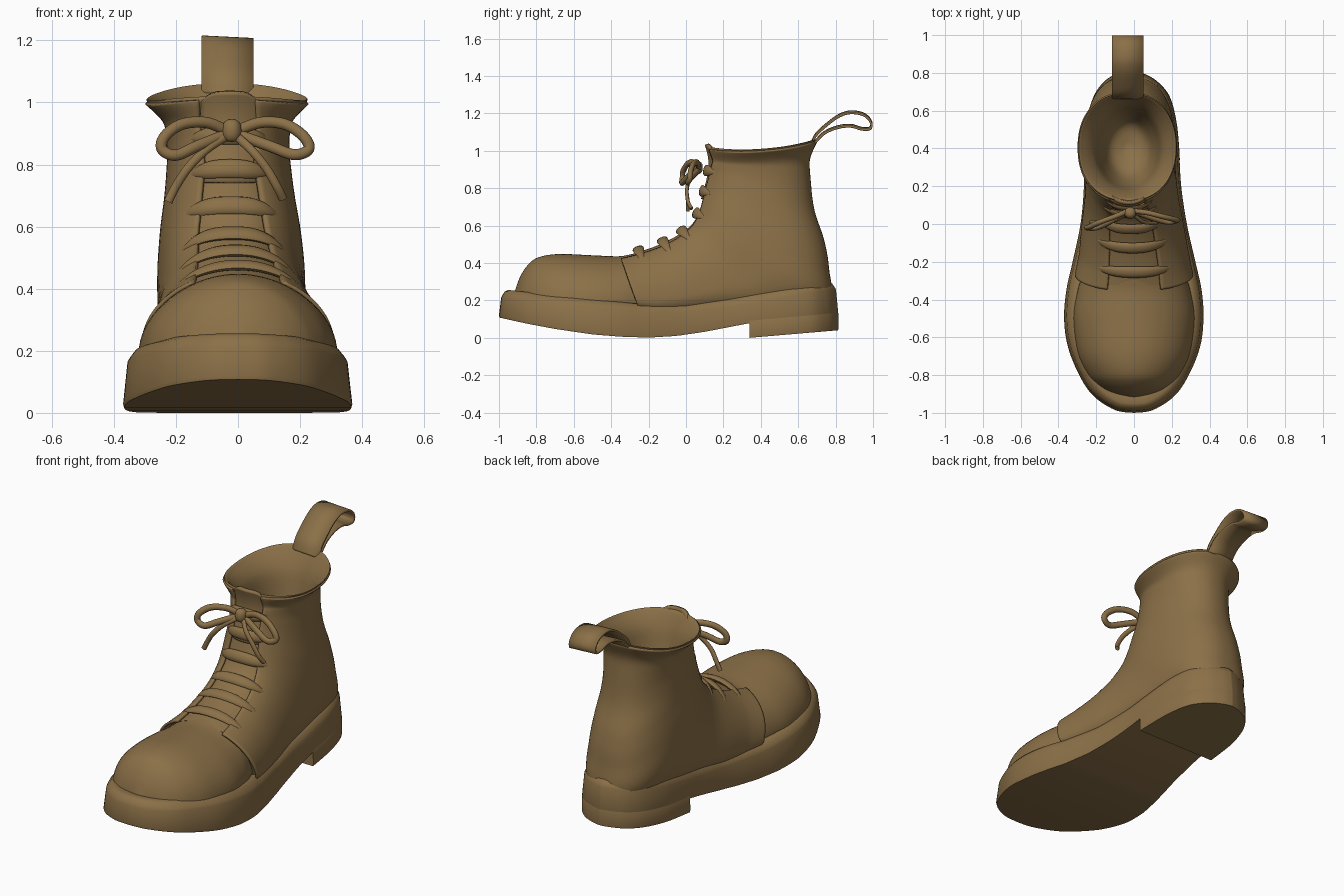
import bpy, bmesh, math
from mathutils import Vector

if "Cube" in bpy.data.objects:
    bpy.data.objects.remove(bpy.data.objects["Cube"])

leather = bpy.data.materials.new("brown_leather")
leather.diffuse_color = (0.26, 0.163, 0.064, 1)
leather.use_nodes = True
leather.node_tree.nodes["Principled BSDF"].inputs["Base Color"].default_value = leather.diffuse_color


def spline(rows, t):
    """Smooth interpolation through table rows, t counted in rows."""
    n = len(rows) - 1
    i = max(0, min(int(t), n - 1))
    f = t - i
    a, b, c, d = (rows[max(0, min(j, n))] for j in (i - 1, i, i + 1, i + 2))
    return [0.5 * (2 * q + (r - p) * f + (2 * p - 5 * q + 4 * r - s) * f * f
            + (3 * q - p - 3 * r + s) * f ** 3) for p, q, r, s in zip(a, b, c, d)]


def lerp(table, v):
    if v <= table[0][0]:
        return table[0][1]
    for (a, p), (b, q) in zip(table, table[1:]):
        if v <= b:
            return p + (q - p) * (v - a) / (b - a)
    return table[-1][1]


def make(name, verts, faces, solid=0, angle=40):
    me = bpy.data.meshes.new(name)
    me.from_pydata([tuple(v) for v in verts], [], faces)
    bm = bmesh.new()
    bm.from_mesh(me)
    bmesh.ops.remove_doubles(bm, verts=bm.verts, dist=0.0004)
    bmesh.ops.recalc_face_normals(bm, faces=bm.faces)
    bm.to_mesh(me)
    bm.free()
    me.materials.append(leather)
    ob = bpy.data.objects.new(name, me)
    bpy.context.collection.objects.link(ob)
    if solid:
        m = ob.modifiers.new("thickness", 'SOLIDIFY')
        m.thickness, m.offset = solid, 0
    bpy.ops.object.select_all(action='DESELECT')
    ob.select_set(True)
    bpy.context.view_layer.objects.active = ob
    bpy.ops.object.shade_smooth_by_angle(angle=math.radians(angle))
    return ob


def grid(name, rows, closed=False, caps=False, solid=0, angle=40):
    n = len(rows[0])
    faces = [(i * n + j, i * n + (j + 1) % n, (i + 1) * n + (j + 1) % n, (i + 1) * n + j)
             for i in range(len(rows) - 1) for j in range(n if closed else n - 1)]
    if caps:
        faces += [tuple(range(n)), tuple(range((len(rows) - 1) * n, len(rows) * n))]
    return make(name, [v for r in rows for v in r], faces, solid, angle)


# Sections: top y,z | bottom y,z | half width, widest place, roundness
BODY = [
    (-.35, .43, -.24, .12, .293, .26, 2.1),
    (-.25, .46, -.12, .10, .270, .28, 2.1),
    (-.15, .495, .05, .11, .250, .30, 2.15),
    (-.05, .545, .25, .13, .226, .34, 2.3),
    (.025, .60, .50, .14, .217, .42, 2.5),
    (.065, .66, .742, .20, .217, .50, 2.5),
    (.088, .73, .745, .38, .207, .50, 2.4),
    (.105, .80, .718, .53, .192, .50, 2.3),
    (.117, .86, .668, .68, .181, .50, 2.2),
    (.127, .91, .648, .82, .176, .50, 2.2),
    (.135, .95, .645, .95, .192, .50, 2.2),
    (.118, 1.01, .692, 1.05, .256, .50, 2.2),
    (.135, 1.012, .68, 1.047, .243, .50, 2.2),
    (.175, .92, .625, .93, .178, .50, 2.1),
    (.21, .78, .59, .76, .145, .50, 2.0),
    (.27, .66, .53, .62, .10, .50, 2.0),
    (.38, .60, .42, .59, .02, .50, 2.0)]
VAMP = [(y, z, y, .12, w, .22, 1.95) for y, z, w in (
    (-.92, .23, .01), (-.91, .265, .08), (-.885, .33, .15), (-.845, .39, .205),
    (-.79, .43, .25), (-.68, .448, .298), (-.5, .441, .32), (-.36, .436, .30),
    (-.28, .448, .275), (-.2, .45, .245))]
CENTRE = [(1, 0), (4, -.02), (7, -.027), (11, -.036), (13, -.03)]
SAG = [(9.5, 0), (11, .03), (12, .03), (13, 0)]


def surf(table, t, th, off=0):
    ty, tz, by, bz, hw, k, n = spline(table, t)
    T, B = Vector((0, ty, tz)), Vector((0, by, bz))
    d = (T - B).normalized()
    C = B + (T - B) * k
    T, B = T + d * off, B - d * off
    c, s = math.cos(th), math.sin(th)
    cc, ss = abs(c) ** (2 / n), abs(s) ** (2 / n)
    p = C + ((T if c > 0 else B) - C) * cc
    p.x = math.copysign((hw + off) * ss, s) + (lerp(CENTRE, t) if table is BODY else 0)
    p.z -= lerp(SAG, t) * s * s
    return p


def angle_at(t, w):
    r = spline(BODY, t)
    return math.asin(min(1, w / r[4]) ** (r[6] / 2))


def loft(name, table, t0, t1, steps, seg=72):
    rows = [[surf(table, t0 + (t1 - t0) * i / steps, 2 * math.pi * j / seg)
             for j in range(seg)] for i in range(steps + 1)]
    return grid(name, rows, True, True)


# Toe and inner boot with hollow shaft
loft("toe_vamp", VAMP, 0, 9, 45)
loft("boot_body", BODY, .3, 16, 80)

# Overlaid side panels, open along the lacing
GAP = [(0, .135), (3, .11), (7, .075), (11, .09)]
rows = []
for i in range(67):
    t = 11 * i / 66
    a = angle_at(t, lerp(GAP, t))
    off = lerp([(9.5, .014), (11, .002)], t)
    rows.append([surf(BODY, t, a + (2 * math.pi - 2 * a) * j / 72, off) for j in range(73)])
grid("side_panels", rows, solid=.014)

# Tongue
path = [(.09, .74), (.118, .84), (.13, .92), (.125, .98), (.11, 1.035)]
rows = []
for i in range(17):
    y, z = spline(path, i / 4)
    rows.append([(-.027 + .09 * u, y + .03 * u * u, z - .03 * u ** 4 * i / 16)
                 for u in [j / 6 - 1 for j in range(13)]])
grid("tongue", rows, solid=.02)

# Pull loop at the back
path = [(.668, 1.03), (.695, 1.09), (.76, 1.15), (.82, 1.192), (.88, 1.21), (.95, 1.198),
        (.988, 1.16), (.985, 1.125), (.94, 1.122), (.88, 1.138), (.81, 1.13), (.74, 1.10),
        (.69, 1.05)]
rows = []
for i in range(61):
    y, z = spline(path, i / 5)
    rows.append([(x, y, z - .05 * (x + .117)) for x in (-.117, -.034, .05)])
grid("pull_loop", rows, solid=.012)

# Sole outline rows: y, left x, right x
OUT = [(-1, 0, 0), (-.985, -.10, .10), (-.91, -.215, .215), (-.8, -.29, .29), (-.65, -.35, .35),
       (-.5, -.37, .368), (-.35, -.358, .358), (-.2, -.325, .325), (0, -.283, .28),
       (.2, -.265, .25), (.4, -.262, .238), (.55, -.25, .222), (.68, -.21, .185),
       (.76, -.15, .115), (.80, -.075, .04), (.814, -.02, -.015)]
ZLOW = [(-1, .108), (-.85, .075), (-.7, .047), (-.5, .018), (-.35, .006), (-.2, .001), (-.05, .01),
        (.1, .032), (.34, .078), (.81, .12)]
ZTOP = [(-1, .226), (-.8, .205), (-.5, .175), (-.25, .15), (0, .15), (.25, .18),
        (.5, .222), (.7, .26), (.81, .268)]


def slab(name, outline, levels, c):
    """Stack scaled copies of an outline; close both ends with strips."""
    n = len(outline)
    verts, faces = [], []
    for s, f in levels:
        left = [(-.012 + (l + .012) * (s * 3 - 2), c + (y - c) * s, f(y)) for y, l, r in outline]
        right = [(-.012 + (r + .012) * (s * 3 - 2), c + (y - c) * s, f(y)) for y, l, r in outline]
        verts += left + right[::-1]
    m = 2 * n
    for k in range(len(levels) - 1):
        faces += [(k * m + j, k * m + (j + 1) % m, (k + 1) * m + (j + 1) % m, (k + 1) * m + j)
                  for j in range(m)]
    for b in (0, (len(levels) - 1) * m):
        faces += [(b + j, b + j + 1, b + m - 2 - j, b + m - 1 - j) for j in range(n - 1)]
    return make(name, verts, faces, angle=35)


fine = [spline(OUT, i / 6) for i in range(6 * (len(OUT) - 1) + 1)]
slab("sole", fine, [
    (.997, lambda y: lerp(ZLOW, y)),
    (1, lambda y: lerp(ZLOW, y) + .012),
    (.987, lambda y: lerp(ZTOP, y) - .012),
    (.981, lambda y: lerp(ZTOP, y)),
    (.965, lambda y: lerp(ZTOP, y) + .022),
    (.945, lambda y: lerp(ZTOP, y) + .03),
    (.91, lambda y: lerp(ZTOP, y) + .024)], -.1)

# Heel block
back = [r for r in fine if r[0] > .345]
back.insert(0, [.34, -.264, .241])
slab("heel", back, [
    (.999, lambda y: (y - .34) * .085),
    (1.002, lambda y: (y - .34) * .085 + .012),
    (1.001, lambda y: lerp(ZLOW, y) + .012),
    (.985, lambda y: lerp(ZLOW, y) + .03)], .34)


def cord(name, pts, radius, taper=None, steps=6, seg=10, flat=1.0, ref=(0, 1, 0)):
    """Tube along a smooth path, flattened towards ref, optionally tapered to the ends."""
    n = (len(pts) - 1) * steps
    P = [Vector(spline(pts, i / steps)) for i in range(n + 1)]
    rows = []
    for i, p in enumerate(P):
        d = (P[min(i + 1, n)] - P[max(i - 1, 0)]).normalized()
        side = Vector(ref).cross(d).normalized()
        up = d.cross(side)
        r = radius
        if taper:
            r *= max(.12, 1 - abs(2 * i / n - 1) ** taper) ** .6
        rows.append([p + side * r * math.cos(a) + up * r * flat * math.sin(a)
                     for a in [2 * math.pi * j / seg for j in range(seg)]])
    return grid(name, rows, True, True, angle=60)


# Crossing laces, lying flat on the surface
for k, (t, w) in enumerate([(1, .18), (2.3, .175), (3.4, .155), (5, .135), (6.7, .115), (8.6, .11)]):
    a = angle_at(t, w)
    slope = surf(BODY, t + .3, 0) - surf(BODY, t - .3, 0)
    cord(f"lace_{k + 1}", [surf(BODY, t, a * (j / 4 - 1), .017) for j in range(9)],
         .031, taper=2.4, flat=.5, ref=slope.cross(Vector((1, 0, 0))))

# Bow: two loops, two tails and a knot
cord("bow_loop_left", [(-.03, .07, .905), (-.10, .04, .935), (-.18, .01, .93), (-.235, -.015, .892),
     (-.245, -.02, .85), (-.20, -.02, .83), (-.13, .01, .86), (-.03, .07, .90)], .018, flat=.8)
cord("bow_loop_right", [(-.01, .07, .905), (.07, .06, .935), (.15, .04, .93), (.21, .025, .892),
     (.228, .02, .85), (.18, .01, .832), (.10, .03, .86), (-.01, .07, .90)], .018, flat=.8)
cord("bow_tail_left", [(-.03, .06, .895), (-.10, .02, .85), (-.16, .005, .79), (-.20, .01, .73),
     (-.225, .01, .68)], .014, flat=.7)
cord("bow_tail_right", [(-.01, .06, .895), (.04, .015, .85), (.09, .005, .79), (.125, .01, .73),
     (.145, .03, .69)], .014, flat=.7)
cord("bow_knot", [(-.02, .066, .875), (-.02, .058, .908), (-.02, .066, .945)], .032, taper=3)
